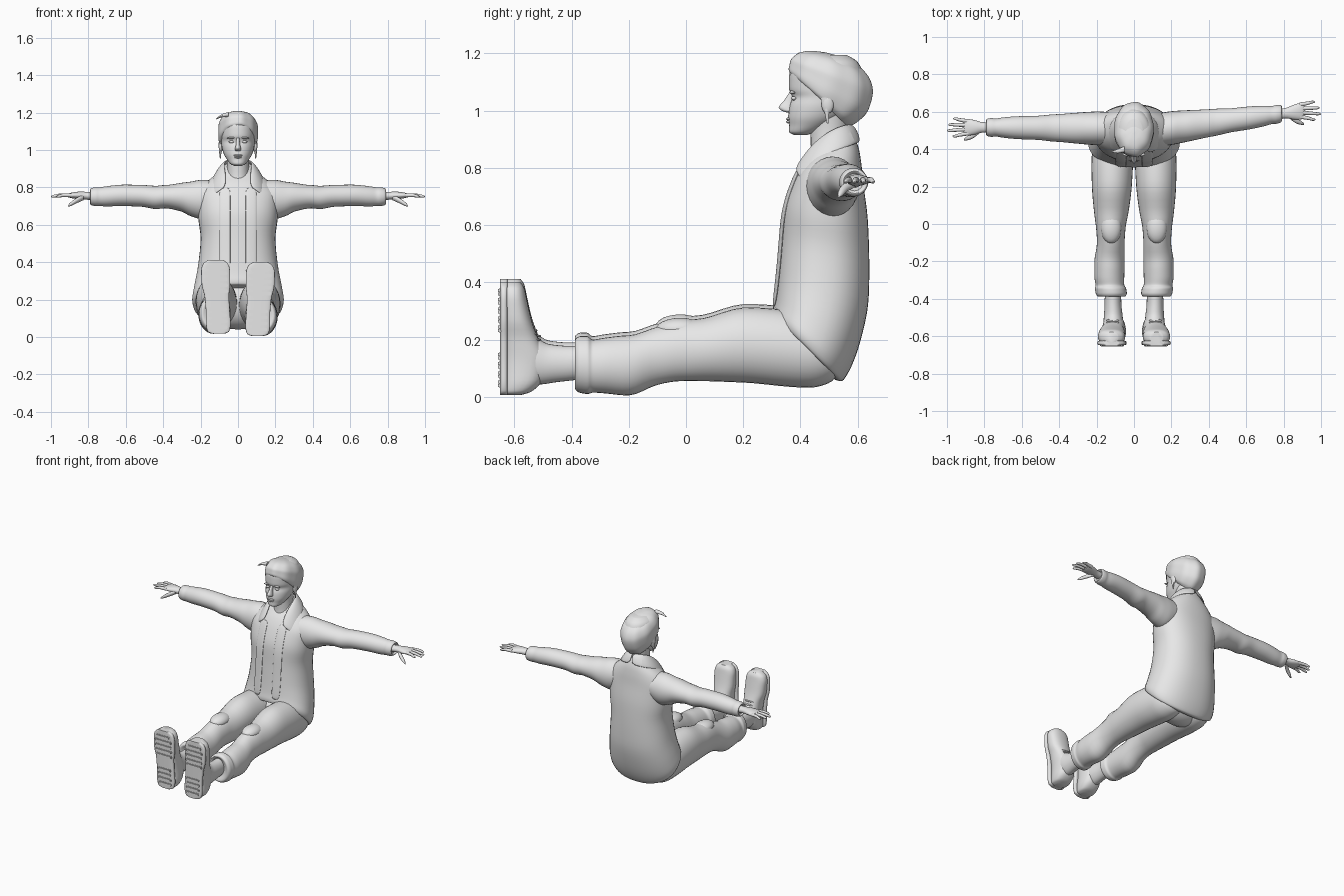
import bpy
import bmesh
from math import sin, cos, pi, radians, copysign
from mathutils import Vector, Matrix

cube = bpy.data.objects.get("Cube")
if cube:
    bpy.data.objects.remove(cube, do_unlink=True)

grey = bpy.data.materials.new("plain grey")
grey.use_nodes = True
grey.diffuse_color = (0.8, 0.8, 0.8, 1)
grey.node_tree.nodes["Principled BSDF"].inputs["Base Color"].default_value = (0.8, 0.8, 0.8, 1)


def finish(name, bm, angle=45):
    """Turn a bmesh into a smooth shaded object."""
    bmesh.ops.recalc_face_normals(bm, faces=bm.faces)
    mesh = bpy.data.meshes.new(name)
    bm.to_mesh(mesh)
    bm.free()
    mesh.materials.append(grey)
    mesh.shade_smooth()
    mesh.set_sharp_from_angle(angle=radians(angle))
    obj = bpy.data.objects.new(name, mesh)
    bpy.context.collection.objects.link(obj)
    return obj


def smooth_rings(rings, steps):
    """Monotone cubic interpolation of every ring value, without overshoot."""
    def tangent(i, k):
        before = rings[i][k] - rings[max(i - 1, 0)][k]
        after = rings[min(i + 1, len(rings) - 1)][k] - rings[i][k]
        return 2 * before * after / (before + after) if before * after > 0 else 0
    result = []
    for i in range(len(rings) - 1):
        for s in range(steps):
            t = s / steps
            ring = []
            for k, (a, b) in enumerate(zip(rings[i], rings[i + 1])):
                ring.append(a + (b - a) * t * t * (3 - 2 * t)
                            + tangent(i, k) * t * (1 - t) ** 2
                            - tangent(i + 1, k) * t * t * (1 - t))
            result.append(ring)
    return result + [list(rings[-1])]


def loft(name, rings, side=1, lift=0, sides=28, power=1.0, ripple=0.0, steps=4):
    """Skin elliptical rings; each is centre, first half axis, second half axis."""
    bm = bmesh.new()
    loops = []
    for r in smooth_rings(rings, steps):
        c, u, v = Vector(r[:3]), Vector(r[3:6]), Vector(r[6:])
        loop = []
        for j in range(sides):
            a = 2 * pi * j / sides
            ca, sa = [copysign(abs(w) ** power, w) for w in (cos(a), sin(a))]
            p = c + (u * ca + v * sa) * (1 + ripple * cos(9 * a))
            loop.append(bm.verts.new((p.x * side, p.y, p.z + lift)))
        loops.append(loop)
    for lo, hi in zip(loops, loops[1:]):
        for j in range(sides):
            k = (j + 1) % sides
            bm.faces.new((lo[j], lo[k], hi[k], hi[j]))
    bm.faces.new(loops[0])
    bm.faces.new(loops[-1])
    return finish(name, bm)


def tilted(yf, zf, yb, zb, half, x=0):
    """Ring spanning a front and a back point."""
    return (x, (yf + yb) / 2, (zf + zb) / 2, half, 0, 0, 0, (yf - yb) / 2, (zf - zb) / 2)


def level(z, yf, yb, half, x=0):
    return tilted(yf, z, yb, z, half, x)


def along_y(y, z0, z1, x0, x1):
    return ((x0 + x1) / 2, y, (z0 + z1) / 2, (x1 - x0) / 2, 0, 0, 0, 0, (z1 - z0) / 2)


def along_x(x, y, ry, z, rz):
    return (x, y, z, 0, ry, 0, 0, 0, rz)


def ellipsoid(name, centre, radii, tilt=0):
    bm = bmesh.new()
    shape = Matrix.Translation(centre) @ Matrix.Rotation(tilt, 4, 'Y') @ Matrix.Diagonal((*radii, 1))
    bmesh.ops.create_uvsphere(bm, u_segments=20, v_segments=12, radius=1, matrix=shape)
    return finish(name, bm)


def cloth(name, rows, side, thickness=0.012):
    """Thin rounded cloth strip through rows of points."""
    bm = bmesh.new()
    grid = [[bm.verts.new((x * side, y, z)) for x, y, z in row] for row in rows]
    for a, b in zip(grid, grid[1:]):
        for j in range(len(a) - 1):
            bm.faces.new((a[j], a[j + 1], b[j + 1], b[j]))
    obj = finish(name, bm)
    solid = obj.modifiers.new("thickness", 'SOLIDIFY')
    solid.thickness, solid.offset = thickness, 0
    obj.modifiers.new("rounding", 'SUBSURF').levels = 2
    obj.modifiers["rounding"].render_levels = 2


# Jacket body, with a hem that slopes down to the seat
loft("jacket", [tilted(*r) for r in (
    (.34, .27, .52, .06, .2), (.31, .28, .545, .055, .232), (.303, .3, .575, .1, .245),
    (.31, .34, .608, .19, .235), (.32, .43, .638, .34, .213), (.33, .55, .64, .5, .2),
    (.337, .65, .635, .62, .212), (.37, .75, .62, .74, .215), (.41, .82, .612, .82, .175),
    (.45, .865, .6, .88, .115), (.475, .9, .58, .93, .075))], sides=40, power=.88)
ellipsoid("trouser_seat", (0, .43, .17), (.2, .12, .13))

# Neck and head
loft("neck", [level(*r) for r in (
    (.78, .42, .58, .075), (.85, .435, .575, .062), (.92, .435, .565, .058), (1, .43, .57, .065))])
loft("head", [level(*r) for r in (
    (.915, .378, .42, .02), (.923, .362, .45, .038), (.95, .36, .505, .06), (.98, .357, .55, .077),
    (1.02, .362, .59, .088), (1.05, .37, .61, .091), (1.075, .36, .615, .093),
    (1.12, .36, .62, .095), (1.17, .378, .6, .083), (1.195, .42, .56, .045))], power=.95)
loft("nose", [level(*r) for r in (
    (.993, .355, .38, .009), (1, .334, .385, .017), (1.012, .324, .385, .015),
    (1.035, .342, .385, .01), (1.065, .362, .385, .009))], sides=16)
for z, r in ((.971, .024), (.961, .02)):
    ellipsoid("lip", (0, .36, z), (r, .01, .006))

# Swept back hair with combed grooves
loft("hair", [tilted(*r) for r in (
    (.385, 1.115, .565, .945, .08), (.366, 1.13, .59, .955, .098), (.36, 1.15, .635, 1.0, .106),
    (.366, 1.175, .652, 1.06, .106), (.385, 1.195, .642, 1.11, .095),
    (.415, 1.207, .61, 1.15, .073), (.455, 1.208, .56, 1.18, .038), (.49, 1.203, .52, 1.195, .01))],
    sides=72, ripple=.013)
loft("loose_lock", [along_x(-.05, .4, .016, 1.19, .014), along_x(-.085, .39, .012, 1.183, .009),
                    along_x(-.118, .385, .003, 1.165, .003)], sides=10)

collar_rows = [
    [(0, .572, .95), (0, .592, .945), (0, .612, .89)],
    [(.05, .555, .95), (.065, .575, .935), (.08, .6, .885)],
    [(.075, .51, .935), (.1, .515, .915), (.135, .53, .86)],
    [(.068, .455, .895), (.1, .445, .875), (.14, .46, .82)],
    [(.062, .41, .84), (.095, .405, .82), (.14, .42, .775)],
    [(.07, .385, .8), (.095, .385, .785), (.125, .4, .76)]]
front_line = ((.8, .392), (.74, .364), (.65, .335), (.55, .328), (.43, .318), (.31, .303))

for side, label in ((1, "left"), (-1, "right")):
    lift = 0 if side > 0 else .012

    # Facial details
    ellipsoid(label + "_eye", (side * .035, .377, 1.043), (.015, .01, .007))
    ellipsoid(label + "_brow", (side * .036, .372, 1.064), (.024, .01, .006), side * .12)
    ellipsoid(label + "_ear", (side * .092, .495, 1.025), (.012, .022, .036))
    loft(label + "_side_lock", [level(*r) for r in (
        (.955, .492, .498, .003, .094), (1, .482, .502, .007, .095), (1.07, .46, .52, .012, .09))],
        side, sides=10)

    # Jacket collar and front edge
    cloth(label + "_collar", collar_rows, side)
    cloth(label + "_jacket_edge",
          [[(.04, y - .001, z), (.07, y + .002, z), (.1, y + .009, z)] for z, y in front_line], side, .008)

    # Sleeve; the two arms are swept back by different amounts
    def reach(x):
        return .5 + .13 * (x - .1) if side > 0 else .51 + .008 * x

    loft(label + "_sleeve", [along_x(x, reach(x), ry, z, rz) for x, ry, z, rz in (
        (.1, .085, .75, .085), (.19, .09, .735, .105), (.25, .087, .738, .093),
        (.31, .082, .748, .075), (.39, .075, .75, .062), (.44, .072, .746, .062),
        (.52, .064, .755, .058), (.62, .061, .757, .057), (.7, .054, .752, .054),
        (.74, .048, .75, .05), (.76, .05, .75, .05), (.785, .046, .75, .045),
        (.79, .04, .75, .039), (.78, .03, .75, .03))], side)

    # Hand, fingers and thumb
    loft(label + "_hand", [along_x(x, reach(x), ry, z, rz) for x, ry, z, rz in (
        (.76, .027, .752, .022), (.81, .028, .755, .021), (.85, .038, .757, .02),
        (.885, .044, .757, .016), (.905, .041, .757, .01), (.912, .03, .757, .004))], side)
    for finger, base, tip_x, tip_y in (("index", -.033, .97, -.048), ("middle", -.011, 1, -.018),
                                       ("ring", .011, .993, .014), ("little", .032, .968, .046)):
        mid_x, mid_y = (tip_x + .89) / 2, (base + tip_y) / 2
        loft(f"{label}_{finger}_finger", [
            along_x(x, reach(.92) + y, r, z, r) for x, y, z, r in (
                (.885, base, .757, .011), (mid_x, mid_y, .758, .0095),
                (tip_x - .01, tip_y, .752, .007), (tip_x, tip_y, .751, .002))], side, sides=12)
    loft(label + "_thumb", [along_x(x, reach(.87) + y, r, z, r) for x, y, z, r in (
        (.825, -.015, .748, .016), (.865, -.047, .728, .014), (.895, -.06, .71, .01),
        (.91, -.066, .7, .003))], side, sides=12)

    # Trouser leg with knee and gathered cuff
    loft(label + "_trouser_leg", [along_y(*r) for r in (
        (.535, .09, .19, .04, .16), (.51, .055, .235, .015, .195), (.43, .032, .285, .002, .222),
        (.33, .038, .306, .005, .227), (.2, .05, .312, .012, .225), (.06, .055, .275, .03, .213),
        (-.02, .055, .266, .045, .203), (-.1, .042, .245, .05, .198), (-.2, .005, .215, .05, .212),
        (-.28, .012, .207, .052, .212), (-.325, .015, .2, .052, .205), (-.345, .01, .212, .042, .209),
        (-.37, .014, .212, .038, .205), (-.388, .03, .198, .05, .19), (-.375, .06, .18, .07, .16))],
        side, lift, sides=32)
    ellipsoid(label + "_knee", (side * .122, -.02, .236 + lift), (.055, .085, .04))

    # Boot ankle, foot and sole, toes pointing up
    loft(label + "_boot_ankle", [along_y(*r) for r in (
        (-.34, .065, .18, .068, .155), (-.42, .055, .178, .068, .157), (-.48, .047, .185, .062, .16),
        (-.53, .042, .215, .058, .163), (-.58, .04, .25, .06, .165))], side, lift)
    foot = ((.006, -.63, -.58, .105, .03), (.016, -.644, -.545, .105, .052),
            (.06, -.647, -.5, .105, .062), (.13, -.645, -.485, .108, .06),
            (.2, -.645, -.515, .113, .061), (.27, -.648, -.54, .118, .072),
            (.34, -.648, -.556, .12, .073), (.38, -.645, -.565, .12, .062),
            (.4, -.635, -.578, .12, .035))
    loft(label + "_boot", [level(z, yf, yb, half, x) for z, yf, yb, x, half in foot],
         side, lift, power=.85)
    loft(label + "_sole", [level(z, -.65, -.622, half + .004, x) for z, _, _, x, half in foot],
         side, lift, power=.5)

    # Tread bars across the sole
    for i in range(11):
        z = .04 + i * .032
        if i in (4, 5):
            continue
        half = .05 if z < .2 else .062 - max(0, z - .33) * .4
        bm = bmesh.new()
        place = Matrix.Translation((side * (.104 + z * .045), -.648, z + lift))
        bmesh.ops.create_cube(bm, size=2, matrix=place @ Matrix.Diagonal((half, .008, .009, 1)))
        bmesh.ops.bevel(bm, geom=bm.edges[:], offset=.004, segments=2, affect='EDGES')
        finish(label + "_tread_bar", bm)

    # Boot laces over the instep
    for i in range(4):
        z = .2 + i * .02
        ellipsoid(label + "_lace", (side * .114, -.515 - i * .012, z + lift), (.035, .008, .005))
